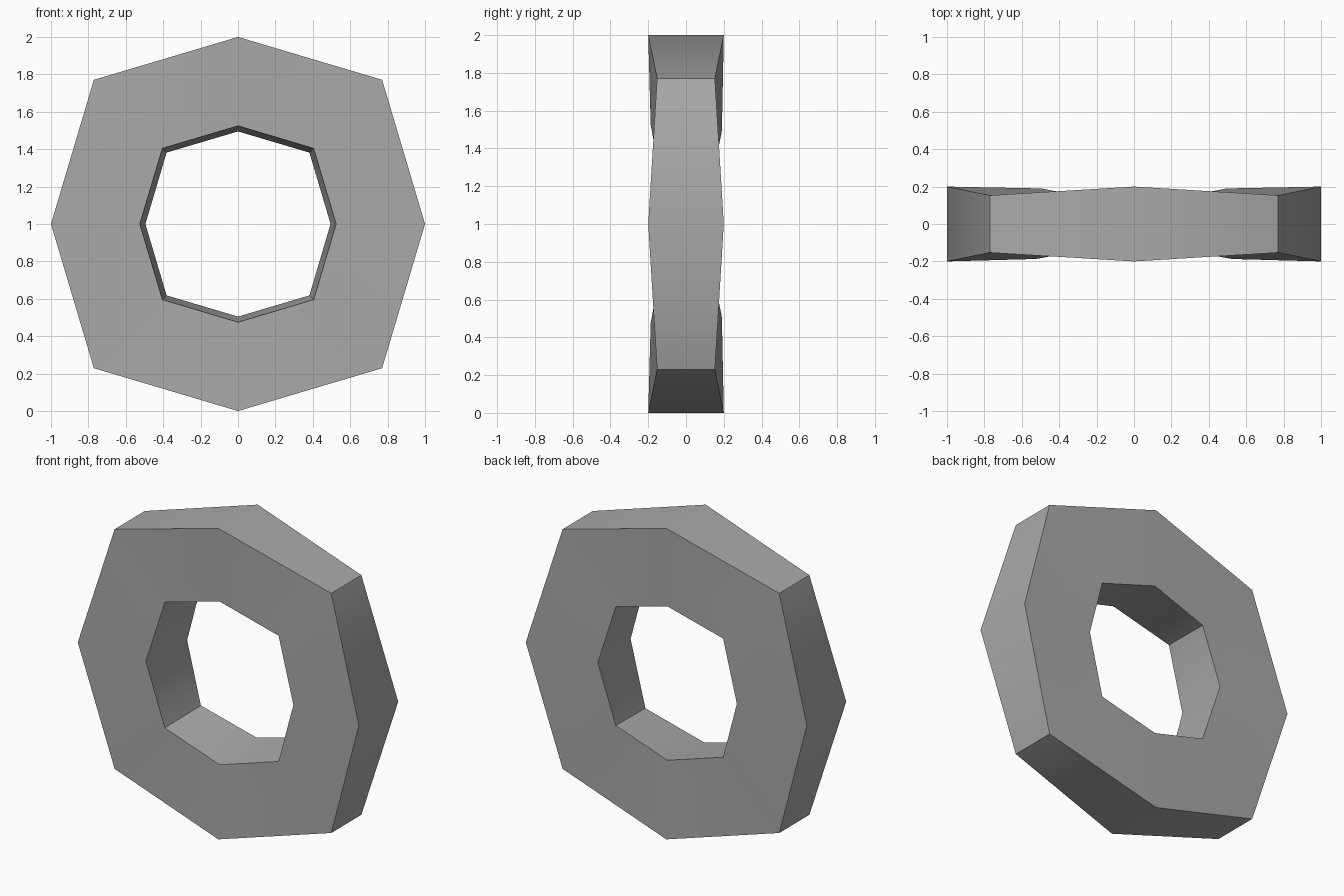
import bpy, bmesh, math

cube = bpy.data.objects.get("Cube")
if cube:
    bpy.data.objects.remove(cube, do_unlink=True)

grey = bpy.data.materials.new("plain_grey")
grey.use_nodes = True
colour = (0.4, 0.4, 0.4, 1)
grey.diffuse_color = colour
grey.node_tree.nodes["Principled BSDF"].inputs["Base Color"].default_value = colour

# Cross-section corners as (radius, y), for the axis points and for the diagonals
AXIS = [(1.0, -0.2), (1.0, 0.2), (0.495, 0.19), (0.525, -0.187)]
DIAGONAL = [(1.09, -0.153), (1.09, 0.153), (0.54, 0.168), (0.572, -0.165)]

# Ring: eight cross-sections around the y axis, joined by quads
bm = bmesh.new()
loops = []
for i in range(8):
    a = i * math.pi / 4
    section = DIAGONAL if i % 2 else AXIS
    loops.append([bm.verts.new((r * math.cos(a), y, 1 + r * math.sin(a)))
                  for r, y in section])
for i in range(8):
    here, after = loops[i], loops[(i + 1) % 8]
    for j in range(4):
        k = (j + 1) % 4
        bm.faces.new((here[j], here[k], after[k], after[j]))
bmesh.ops.recalc_face_normals(bm, faces=bm.faces)

mesh = bpy.data.meshes.new("octagonal_ring")
bm.to_mesh(mesh)
bm.free()
mesh.materials.append(grey)
ring = bpy.data.objects.new("octagonal_ring", mesh)
bpy.context.collection.objects.link(ring)

# Soft shading over the shallow bends, sharp at the corners
bpy.ops.object.select_all(action="DESELECT")
ring.select_set(True)
bpy.context.view_layer.objects.active = ring
bpy.ops.object.shade_smooth_by_angle(angle=math.radians(40))
